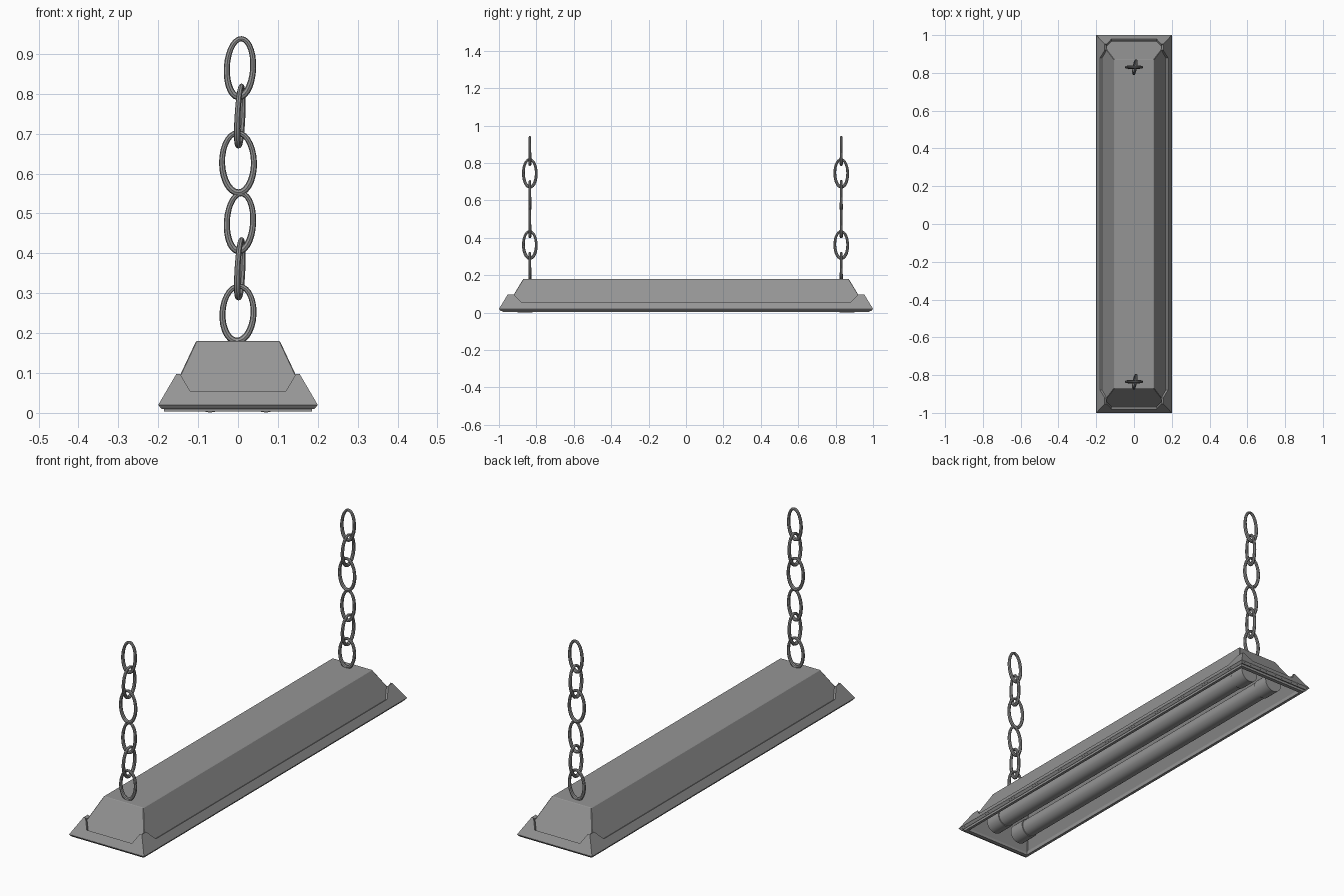
import bpy, bmesh
from math import cos, sin, pi, radians

if "Cube" in bpy.data.objects:
    bpy.data.objects.remove(bpy.data.objects["Cube"])

# Dark grey painted metal
GREY = bpy.data.materials.new("dark_grey")
GREY.diffuse_color = (0.3, 0.3, 0.3, 1)
GREY.use_nodes = True
GREY.node_tree.nodes["Principled BSDF"].inputs["Base Color"].default_value = GREY.diffuse_color


def make_object(name, verts, faces):
    mesh = bpy.data.meshes.new(name)
    mesh.from_pydata(verts, [], faces)
    mesh.materials.append(GREY)
    obj = bpy.data.objects.new(name, mesh)
    bpy.context.collection.objects.link(obj)
    return obj


def rect(x, y, z):
    return [(-x, -y, z), (x, -y, z), (x, y, z), (-x, y, z)]


def loft(name, rings, close=False, cap=False):
    """Skin a list of (half x, half y, z) rectangles."""
    verts = [v for r in rings for v in rect(*r)]
    n = len(rings)
    faces = []
    for k in range(n if close else n - 1):
        a, b = 4 * k, 4 * ((k + 1) % n)
        for i in range(4):
            j = (i + 1) % 4
            faces.append((a + i, a + j, b + j, b + i))
    if cap:
        t = 4 * (n - 1)
        faces.append((t, t + 1, t + 2, t + 3))
    obj = make_object(name, verts, faces)
    if close:
        bm = bmesh.new()
        bm.from_mesh(obj.data)
        bmesh.ops.recalc_face_normals(bm, faces=bm.faces)
        bm.to_mesh(obj.data)
        bm.free()
    return obj


def solidify(obj, thickness):
    m = obj.modifiers.new("thickness", 'SOLIDIFY')
    m.thickness = thickness
    m.offset = -1
    m.use_even_offset = True


# Hollow sloped housing, open below
housing = loft("housing", [(0.184, 0.972, 0.012), (0.105, 0.87, 0.18)], cap=True)
solidify(housing, 0.006)
bevel = housing.modifiers.new("soft_edges", 'BEVEL')
bevel.width = 0.002
bevel.segments = 1

# Stepped rim around the opening
loft("bottom_rim", [(0.2, 1.0, 0.021), (0.196, 0.996, 0.015), (0.185, 0.98, 0.015),
                    (0.185, 0.98, 0.004), (0.172, 0.962, 0.004), (0.172, 0.962, 0.021)],
     close=True)

# Skirt: low along each side, rising at the corners
Z0, ZN, Z1 = 0.02, 0.055, 0.097


def skirt_half(z):
    t = (z - Z0) / (Z1 - Z0)
    return 0.2 - 0.045 * t, 1.0 - 0.047 * t


verts = rect(0.2, 1.0, Z0) + rect(*skirt_half(Z1), Z1)
hx, hy = skirt_half(Z1)
lx, ly = skirt_half(ZN)
faces = []
for i in range(4):
    s = -1 if i in (0, 3) else 1
    base = len(verts)
    if i % 2 == 0:
        notch = [(-s * 0.145, s * hy, Z1), (-s * 0.12, s * ly, ZN),
                 (s * 0.12, s * ly, ZN), (s * 0.145, s * hy, Z1)]
    else:
        notch = [(s * hx, s * 0.92, Z1), (s * lx, s * 0.88, ZN),
                 (s * lx, -s * 0.88, ZN), (s * hx, -s * 0.92, Z1)]
    verts += notch
    j = (i + 1) % 4
    faces.append((i, j, 4 + j, base, base + 1, base + 2, base + 3, 4 + i))
skirt = make_object("corner_skirt", verts, faces)
solidify(skirt, 0.013)


# Tubes and their end sockets
def cylinder(name, r, depth, x, y):
    bpy.ops.mesh.primitive_cylinder_add(vertices=28, radius=r, depth=depth,
                                        location=(x, y, 0.046), rotation=(pi / 2, 0, 0))
    obj = bpy.context.object
    obj.name = name
    obj.data.materials.append(GREY)
    bpy.ops.object.shade_smooth_by_angle()


for x in (-0.07, 0.07):
    cylinder("lamp_tube", 0.041, 1.76, x, 0)
    for y in (-0.86, 0.86):
        cylinder("tube_socket", 0.045, 0.08, x, y)


# Hanging chains of oval links, slightly thicker at the bottom
def link(w, h, loc, rot):
    curve = bpy.data.curves.new("chain_link", 'CURVE')
    curve.dimensions = '3D'
    curve.bevel_depth = 0.0075
    curve.bevel_resolution = 2
    curve.materials.append(GREY)
    sp = curve.splines.new('POLY')
    n = 28
    sp.points.add(n - 1)
    for k in range(n):
        a = 2 * pi * k / n
        sp.points[k].co = (w * cos(a), 0, h * sin(a), 1)
        sp.points[k].radius = 1 - 0.12 * sin(a)
    sp.use_cyclic_u = True
    obj = bpy.data.objects.new("chain_link", curve)
    obj.location = loc
    obj.rotation_euler = [radians(d) for d in rot]
    bpy.context.collection.objects.link(obj)
    bpy.ops.object.select_all(action='DESELECT')
    obj.select_set(True)
    bpy.context.view_layer.objects.active = obj
    bpy.ops.object.convert(target='MESH')
    bpy.ops.object.shade_smooth_by_angle()


# half width, half height, x, z, lean, turn
LINKS = [(0.039, 0.069, 0.0, 0.249, 3, 0), (0.035, 0.072, 0.005, 0.362, 3, 80),
         (0.033, 0.072, 0.005, 0.478, 3, 0), (0.040, 0.075, 0.0, 0.627, -1, 0),
         (0.035, 0.074, 0.005, 0.745, 3, 80), (0.033, 0.073, 0.005, 0.865, 3, 0)]
for y in (-0.835, 0.83):
    for w, h, x, z, lean, turn in LINKS:
        rot = (lean, 0, turn) if turn else (0, lean, 0)
        link(w, h, (x, y, z), rot)
